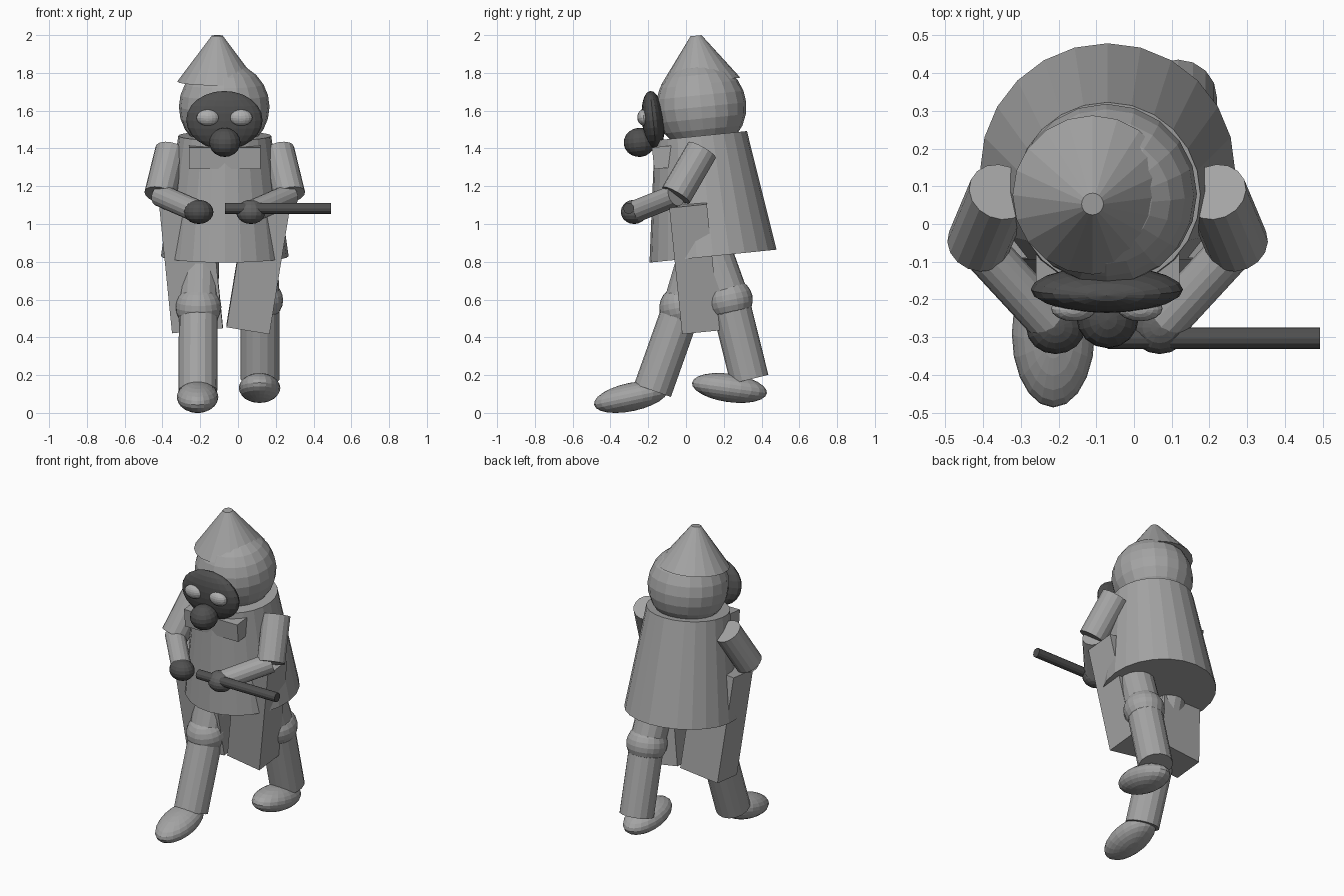
import bpy, bmesh, math
from mathutils import Vector, Matrix

if "Cube" in bpy.data.objects:
    bpy.data.objects.remove(bpy.data.objects["Cube"])

LEAN = math.radians(5.8)   # forward lean of the upper body
CX = -0.07                 # body centre line


def material(name, v):
    m = bpy.data.materials.new(name)
    m.diffuse_color = (v, v, v, 1)
    m.use_nodes = True
    m.node_tree.nodes["Principled BSDF"].inputs["Base Color"].default_value = m.diffuse_color
    return m


CLOTH = material("cloth_grey", 0.37)
DARK = material("dark_rubber", 0.08)
GLOVE = material("glove_grey", 0.12)
LENS = material("lens_grey", 0.43)


def finish(name, bm, matrix, mat):
    bm.transform(matrix)
    me = bpy.data.meshes.new(name)
    bm.to_mesh(me)
    bm.free()
    me.materials.append(mat)
    ob = bpy.data.objects.new(name, me)
    bpy.context.collection.objects.link(ob)
    return ob


def ball(name, centre, radii, mat=CLOTH, tilt=0.0, seg=20, rings=12):
    bm = bmesh.new()
    bmesh.ops.create_uvsphere(bm, u_segments=seg, v_segments=rings, radius=1)
    mtx = (Matrix.Translation(centre) @ Matrix.Rotation(tilt, 4, 'X')
           @ Matrix.Diagonal((*radii, 1)))
    return finish(name, bm, mtx, mat)


def tube(name, a, b, r1, r2=None, mat=CLOTH, seg=16):
    """Closed cylinder or cone from point a to point b."""
    a, b = Vector(a), Vector(b)
    bm = bmesh.new()
    bmesh.ops.create_cone(bm, cap_ends=True, segments=seg, radius1=r1,
                          radius2=r1 if r2 is None else r2, depth=(b - a).length)
    rot = Vector((0, 0, 1)).rotation_difference(b - a).to_matrix().to_4x4()
    return finish(name, bm, Matrix.Translation((a + b) / 2) @ rot, mat)


def box(name, centre, size, rx=0.0, ry=0.0, mat=CLOTH):
    bm = bmesh.new()
    bmesh.ops.create_cube(bm, size=1)
    mtx = (Matrix.Translation(centre) @ Matrix.Rotation(rx, 4, 'X')
           @ Matrix.Rotation(ry, 4, 'Y') @ Matrix.Diagonal((*size, 1)))
    return finish(name, bm, mtx, mat)


# Coat, chest panel and hood
tube("coat", (CX, 0.143, 0.83), (CX, 0.078, 1.467), 0.338, 0.246, seg=24)
box("chest_panel", (CX, -0.122, 1.353), (0.38, 0.105, 0.115), rx=LEAN)
ball("hood", (CX - 0.003, 0.08, 1.62), (0.24, 0.24, 0.24), tilt=LEAN)
tube("hood_point", (-0.11, 0.077, 1.754), (-0.11, 0.053, 1.997), 0.212, 0.029, seg=20)

# Face mask with lenses and filter
ball("mask", (CX - 0.002, -0.174, 1.55), (0.202, 0.06, 0.155), DARK, LEAN)
for side, label in ((-1, "left"), (1, "right")):
    ball("lens_" + label, (CX - 0.002 + side * 0.088, -0.224, 1.563),
         (0.06, 0.034, 0.043), LENS, LEAN, 16, 10)
ball("mask_filter", (CX, -0.247, 1.432), (0.083, 0.083, 0.077), DARK, LEAN, 16, 10)

# Arms, mirrored about the body centre line
for side, label, glove in ((-1, "left", DARK), (1, "right", GLOVE)):
    shoulder = (CX + side * 0.285, 0.085, 1.391)
    elbow = (CX + side * 0.343, -0.053, 1.153)
    wrist = (CX + side * 0.138, -0.275, 1.064)
    tube("upper_arm_" + label, shoulder, elbow, 0.084)
    tube("forearm_" + label, elbow, wrist, 0.06)
    ball("glove_" + label, wrist, (0.078, 0.07, 0.064), glove, 0, 16, 10)

# Baton
tube("baton", (-0.07, -0.303, 1.083), (0.493, -0.303, 1.083), 0.029, mat=DARK, seg=12)

# Legs: hip, knee and ankle points, then boot centre and pitch
legs = (
    ("left", (-0.2, 0.075, 0.88), (-0.21, -0.02, 0.56), (-0.212, -0.177, 0.119),
     (-0.214, -0.291, 0.084), 12),
    ("right", (0.1, 0.13, 0.88), (0.117, 0.232, 0.597), (0.117, 0.336, 0.177),
     (0.114, 0.23, 0.132), -8),
)
for label, hip, knee, ankle, boot, pitch in legs:
    tube("thigh_" + label, hip, knee, 0.105)
    ball("knee_" + label, knee, (0.122, 0.122, 0.115), tilt=0.2)
    tube("shin_" + label, knee, ankle, 0.103)
    ball("boot_" + label, boot, (0.11, 0.2, 0.075), tilt=math.radians(pitch))

# Hanging side bags under the coat, splayed outwards
for label, x, width, splay in (("left", -0.215, 0.27, -0.1), ("right", 0.053, 0.23, 0.16)):
    h = 0.68
    up = Matrix.Rotation(LEAN, 3, 'X') @ Matrix.Rotation(splay, 3, 'Y') @ Vector((0, 0, 1))
    box("bag_" + label, Vector((x, 0.077, 0.445)) + up * h / 2,
        (width, 0.2, h), rx=LEAN, ry=splay)
